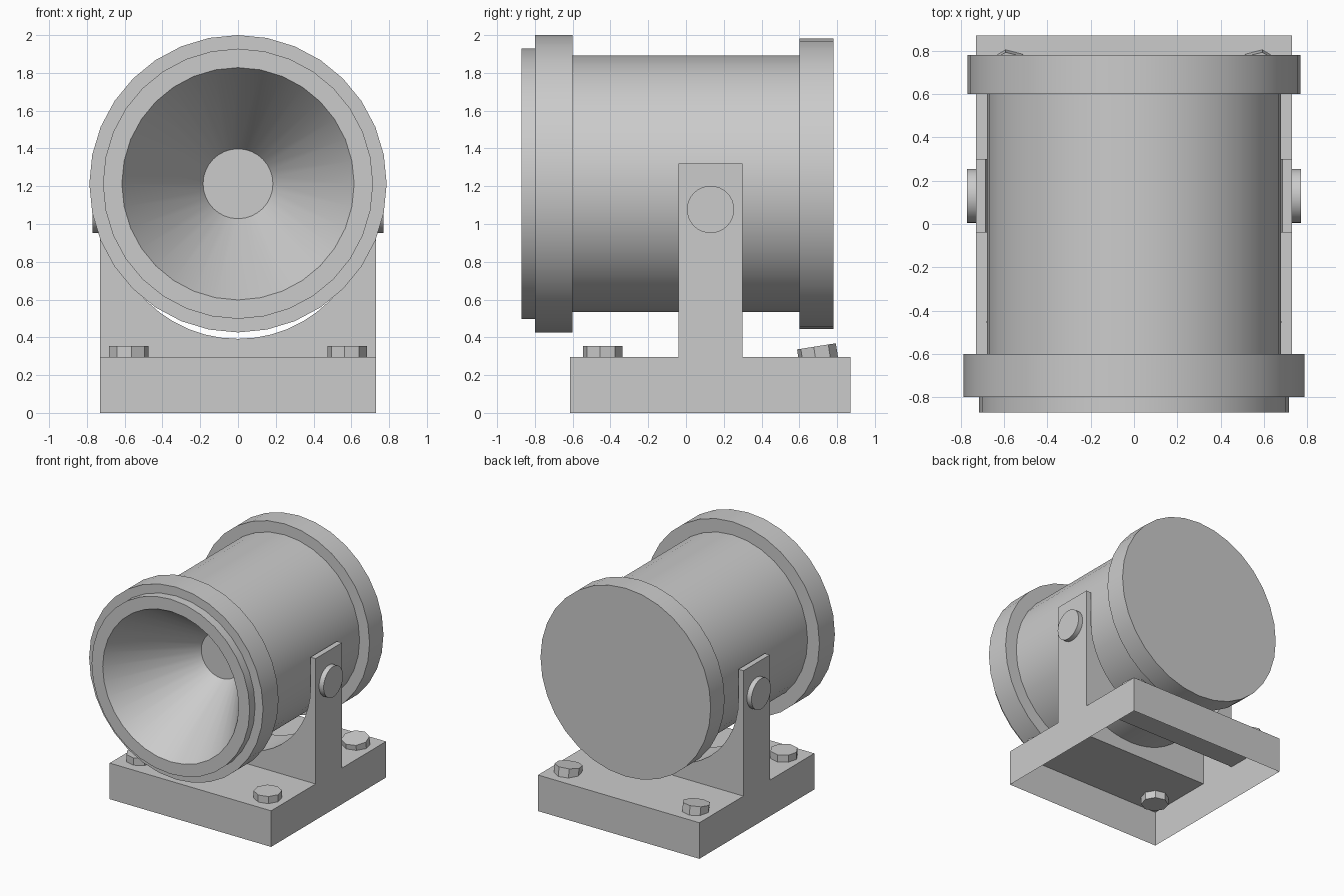
import bpy, bmesh, math
from mathutils import Matrix

cube = bpy.data.objects.get("Cube")
if cube:
    bpy.data.objects.remove(cube, do_unlink=True)

GREY = (0.6, 0.6, 0.6, 1.0)
mat = bpy.data.materials.new("plain grey")
mat.use_nodes = True
mat.diffuse_color = GREY
bsdf = next(n for n in mat.node_tree.nodes if n.type == 'BSDF_PRINCIPLED')
bsdf.inputs["Base Color"].default_value = GREY


def finish(bm, name, smooth=False):
    """Turn a bmesh into a named, coloured object."""
    bmesh.ops.recalc_face_normals(bm, faces=bm.faces)
    me = bpy.data.meshes.new(name)
    bm.to_mesh(me)
    bm.free()
    me.materials.append(mat)
    ob = bpy.data.objects.new(name, me)
    bpy.context.collection.objects.link(ob)
    if smooth:
        bpy.ops.object.select_all(action='DESELECT')
        ob.select_set(True)
        bpy.context.view_layer.objects.active = ob
        bpy.ops.object.shade_smooth_by_angle(angle=math.radians(30))
    return ob


def prism(name, radius, depth, sides, matrix, smooth=False):
    bm = bmesh.new()
    bmesh.ops.create_cone(bm, cap_ends=True, segments=sides, radius1=radius,
                          radius2=radius, depth=depth, matrix=matrix)
    return finish(bm, name, smooth)


# Lamp housing: one turned profile (radius, y) with rims and a conical reflector
AXIS_Z = 1.213
profile = [(0, -0.21), (0.185, -0.21), (0.615, -0.87), (0.715, -0.87),
           (0.715, -0.80), (0.787, -0.80), (0.787, -0.60), (0.68, -0.60),
           (0.68, 0.60), (0.77, 0.60), (0.77, 0.78), (0, 0.78)]
bm = bmesh.new()
verts = [bm.verts.new((0, y, AXIS_Z + r)) for r, y in profile]
edges = [bm.edges.new(pair) for pair in zip(verts, verts[1:])]
bmesh.ops.spin(bm, geom=verts + edges, cent=(0, 0, AXIS_Z), axis=(0, 1, 0),
               angle=math.tau, steps=32)
bmesh.ops.remove_doubles(bm, verts=bm.verts, dist=0.0005)
finish(bm, "lamp_housing", True)

# Base: a box open below, with its top left open under the hollow bracket
BASE_TOP, Y0, Y1 = 0.295, -0.04, 0.30
bm = bmesh.new()
bmesh.ops.create_cube(bm, size=1, matrix=Matrix.Translation((0, 0.1275, BASE_TOP / 2))
                      @ Matrix.Diagonal((1.46, 1.485, BASE_TOP, 1)))
for y in (Y0, Y1):
    bmesh.ops.bisect_plane(bm, geom=bm.verts[:] + bm.edges[:] + bm.faces[:],
                           plane_co=(0, y, 0), plane_no=(0, 1, 0))
bm.normal_update()
gone = []
for f in bm.faces:
    c = f.calc_center_median()
    if f.normal.z < -0.9 or (f.normal.z > 0.9 and Y0 < c.y < Y1):
        gone.append(f)
bmesh.ops.delete(bm, geom=gone, context='FACES')
finish(bm, "base")

# Bracket: two arms joined by a round saddle, open underneath
PIVOT_Z, INNER, OUTER, ARM_TOP = 1.077, 0.685, 0.73, 1.32
outline = [(OUTER, BASE_TOP), (OUTER, ARM_TOP), (INNER, ARM_TOP)]
for i in range(25):
    a = -math.pi * i / 24
    outline.append((INNER * math.cos(a), PIVOT_Z + INNER * math.sin(a)))
outline += [(-INNER, ARM_TOP), (-OUTER, ARM_TOP), (-OUTER, BASE_TOP)]
bm = bmesh.new()
face = bm.faces.new([bm.verts.new((x, Y0, z)) for x, z in outline])
ext = bmesh.ops.extrude_face_region(bm, geom=[face], use_keep_orig=True)
bmesh.ops.translate(bm, vec=(0, Y1 - Y0, 0),
                    verts=[g for g in ext["geom"] if isinstance(g, bmesh.types.BMVert)])
under = [f for f in bm.faces if all(abs(v.co.z - BASE_TOP) < 1e-4 for v in f.verts)]
bmesh.ops.delete(bm, geom=under, context='FACES_ONLY')
finish(bm, "bracket", True)

# Pivot discs on the arms
for side, s in (("left", 1), ("right", -1)):
    prism("pivot_" + side, 0.125, 0.05, 32,
          Matrix.Translation((s * 0.746, 0.13, PIVOT_Z))
          @ Matrix.Rotation(math.pi / 2, 4, 'Y'), True)

# Base bolts, the rear pair sitting slightly tilted
for side, s in (("left", 1), ("right", -1)):
    for end, y, tilt in (("front", -0.44, 0), ("rear", 0.70, 9)):
        prism("bolt_%s_%s" % (end, side), 0.105, 0.12, 8,
              Matrix.Translation((s * 0.578, y, 0.293))
              @ Matrix.Rotation(math.radians(tilt), 4, 'X')
              @ Matrix.Rotation(math.radians(-8 * s), 4, 'Z'))
